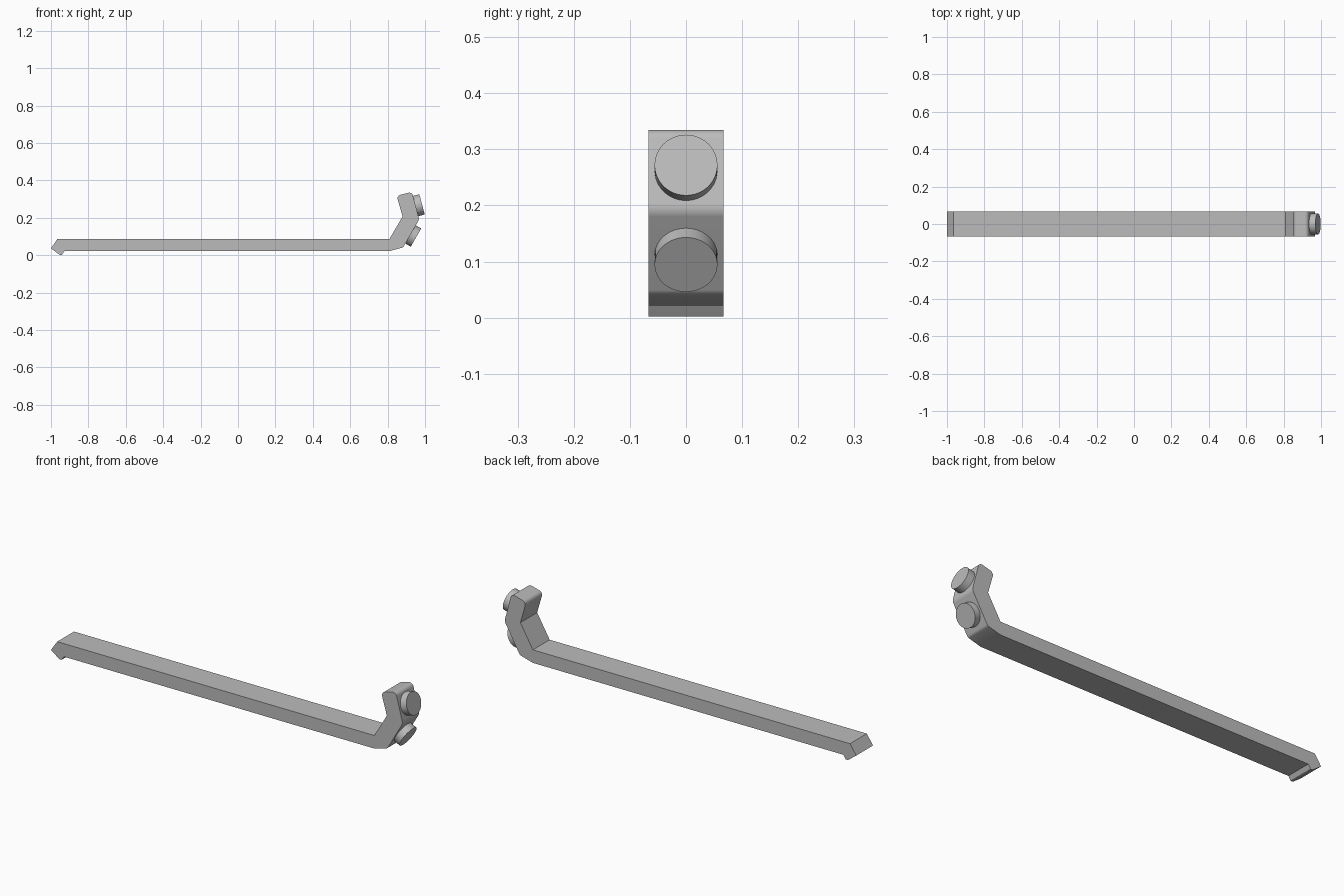
import bpy
import bmesh
from math import radians, tan
from mathutils import Vector, Matrix

cube = bpy.data.objects.get("Cube")
if cube:
    bpy.data.objects.remove(cube, do_unlink=True)

HALF_WIDTH = 0.067

grey = bpy.data.materials.new("plain grey")
grey.use_nodes = True
colour = (0.5, 0.5, 0.5, 1)
grey.diffuse_color = colour
grey.node_tree.nodes["Principled BSDF"].inputs["Base Color"].default_value = colour


def rounded(corners, steps=8):
    """Turn (x, z, radius) corners into an outline with filleted bends."""
    outline = []
    for i, (x, z, radius) in enumerate(corners):
        here = Vector((x, z))
        if not radius:
            outline.append(here)
            continue
        before = (Vector(corners[i - 1][:2]) - here).normalized()
        after = (Vector(corners[(i + 1) % len(corners)][:2]) - here).normalized()
        half = before.angle(after) / 2
        reach = radius / tan(half)
        start, end = here + before * reach, here + after * reach
        centre = here + (before + after).normalized() * (reach ** 2 + radius ** 2) ** 0.5
        for s in range(steps + 1):
            spoke = start.lerp(end, s / steps) - centre
            outline.append(centre + spoke.normalized() * radius)
    return outline


def finish(bm, name):
    bmesh.ops.recalc_face_normals(bm, faces=bm.faces)
    mesh = bpy.data.meshes.new(name)
    bm.to_mesh(mesh)
    bm.free()
    mesh.materials.append(grey)
    obj = bpy.data.objects.new(name, mesh)
    bpy.context.collection.objects.link(obj)
    bpy.ops.object.select_all(action="DESELECT")
    obj.select_set(True)
    bpy.context.view_layer.objects.active = obj
    bpy.ops.object.shade_smooth_by_angle(angle=radians(25))
    return obj


# Long bar with hooked tip and bent arm, as one side profile
corners = [
    (-1.0, 0.037, 0), (-0.965, 0.088, 0),
    (0.81, 0.088, 0), (0.88, 0.207, 0),
    (0.848, 0.318, 0.02), (0.93, 0.339, 0.02),
    (0.969, 0.191, 0.03), (0.883, 0.042, 0.02),
    (0.81, 0.022, 0), (-0.928, 0.022, 0),
    (-0.941, 0.002, 0.003), (-0.953, 0.002, 0.003),
]
bm = bmesh.new()
side = bm.faces.new([bm.verts.new((p.x, -HALF_WIDTH, p.y)) for p in rounded(corners)])
swept = bmesh.ops.extrude_face_region(bm, geom=[side], use_keep_orig=True)
moved = [g for g in swept["geom"] if isinstance(g, bmesh.types.BMVert)]
bmesh.ops.translate(bm, verts=moved, vec=(0, 2 * HALF_WIDTH, 0))
finish(bm, "hooked_bar")


# Round studs standing on the two outer faces of the arm
def stud(name, face_x, face_z, tilt, height=0.033, sink=0.01):
    bm = bmesh.new()
    bmesh.ops.create_cone(bm, cap_ends=True, segments=48, radius1=0.056,
                          radius2=0.056, depth=height + sink)
    bmesh.ops.translate(bm, verts=bm.verts, vec=(0, 0, (height - sink) / 2))
    place = Matrix.Translation((face_x, 0, face_z)) @ Matrix.Rotation(radians(90 - tilt), 4, "Y")
    bmesh.ops.transform(bm, matrix=place, verts=bm.verts)
    finish(bm, name)


stud("upper_stud", 0.952, 0.2635, 15)
stud("lower_stud", 0.923, 0.111, -30)
